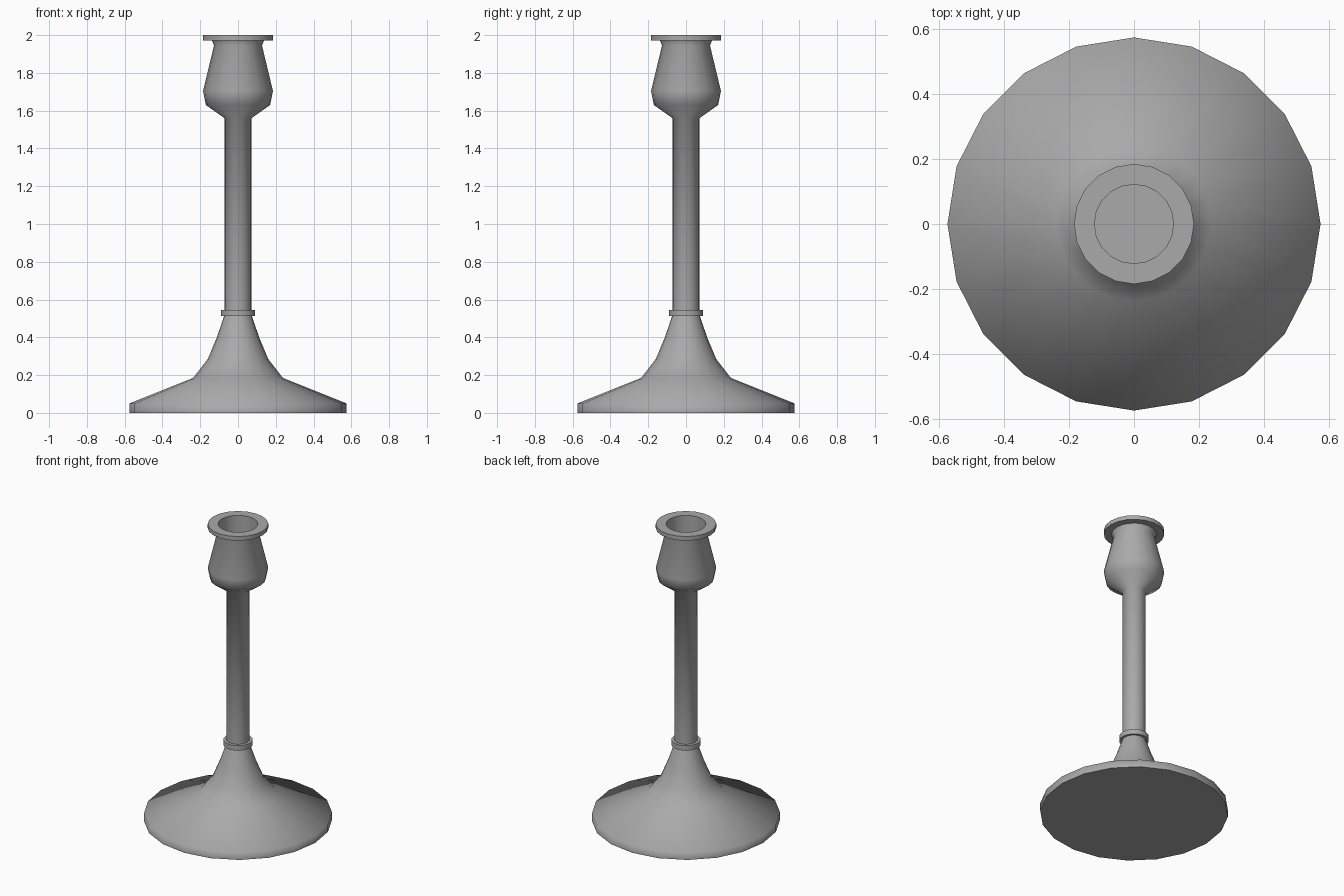
import bpy, bmesh, math

SIDES = 20

cube = bpy.data.objects.get("Cube")
if cube:
    bpy.data.objects.remove(cube, do_unlink=True)

# Plain grey metal
grey = bpy.data.materials.new("grey_metal")
grey.use_nodes = True
colour = (0.4, 0.4, 0.4, 1)
grey.diffuse_color = colour
grey.node_tree.nodes["Principled BSDF"].inputs["Base Color"].default_value = colour


def lathe(name, profile):
    """Turn a (radius, height) profile, listed upwards on its outer side, around z."""
    bm = bmesh.new()
    rings = []
    for r, z in profile:
        count = SIDES if r else 1
        angles = [2 * math.pi * i / SIDES for i in range(count)]
        rings.append([bm.verts.new((r * math.cos(a), r * math.sin(a), z)) for a in angles])
    for low, high in zip(rings, rings[1:]):
        for i in range(SIDES):
            j = (i + 1) % SIDES
            if len(low) == 1:
                bm.faces.new((low[0], high[j], high[i]))
            elif len(high) == 1:
                bm.faces.new((low[i], low[j], high[0]))
            else:
                bm.faces.new((low[i], low[j], high[j], high[i]))
    mesh = bpy.data.meshes.new(name)
    bm.to_mesh(mesh)
    bm.free()
    mesh.materials.append(grey)
    obj = bpy.data.objects.new(name, mesh)
    bpy.context.collection.objects.link(obj)
    bpy.ops.object.select_all(action="DESELECT")
    obj.select_set(True)
    bpy.context.view_layer.objects.active = obj
    bpy.ops.object.shade_smooth_by_angle(angle=math.radians(72))
    return obj


# Flared foot with a flat underside
lathe("foot", [(0, 0), (0.575, 0), (0.575, 0.05), (0.238, 0.185),
               (0.16, 0.285), (0.112, 0.4), (0.074, 0.512)])

# Ring between foot and stem
lathe("collar", [(0.07, 0.512), (0.09, 0.512), (0.09, 0.545), (0.07, 0.545)])

# Straight stem opening into the candle cup
lathe("stem_and_cup", [(0.071, 0.545), (0.071, 1.56), (0.17, 1.63),
                       (0.185, 1.705), (0.127, 1.945), (0.138, 1.972)])

# Flat rim and the candle socket inside it
lathe("rim_and_socket", [(0.13, 1.972), (0.185, 1.972), (0.185, 2),
                         (0.122, 2), (0.122, 1.75), (0, 1.75)])
